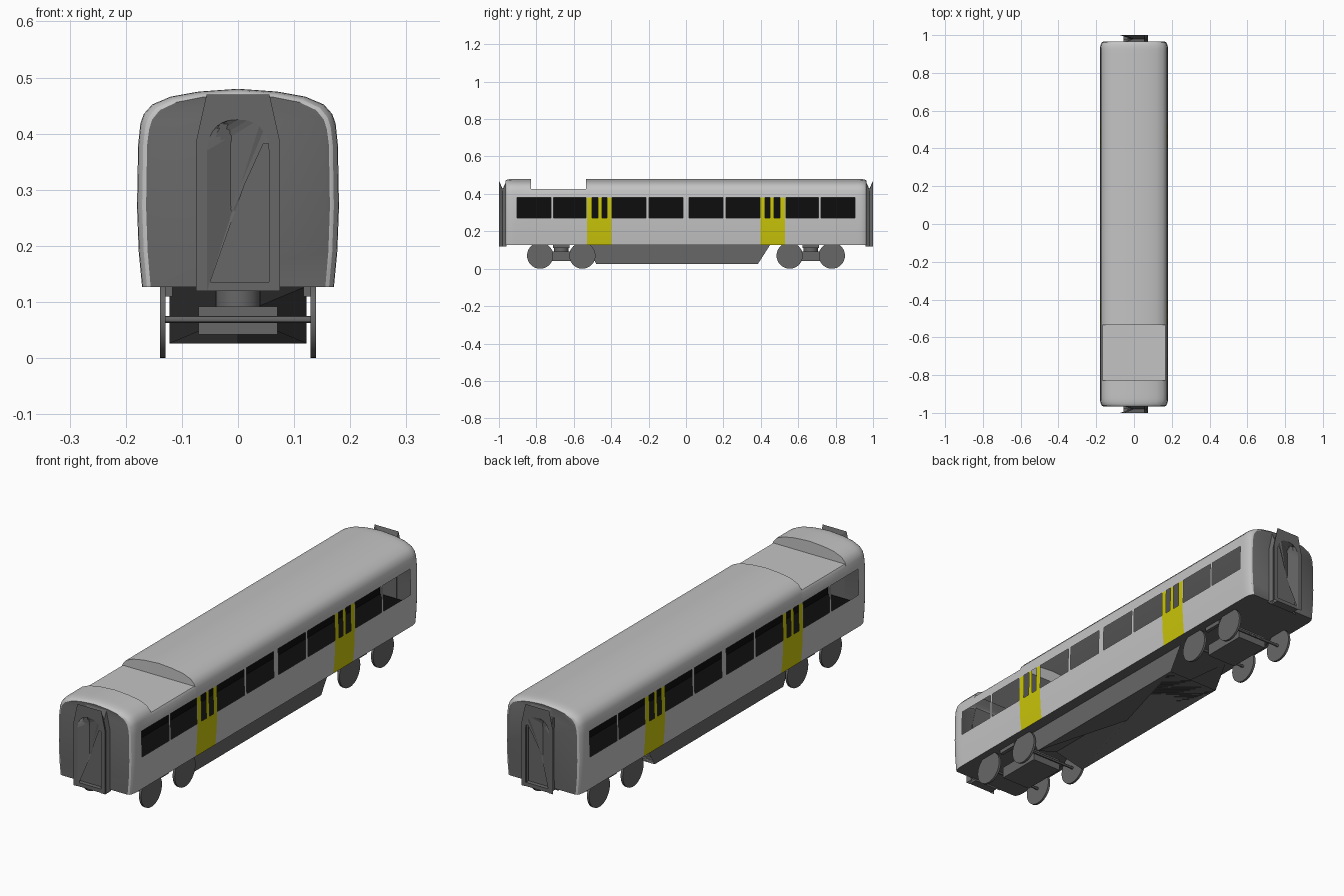
import bpy, bmesh, math
from mathutils import Matrix

if "Cube" in bpy.data.objects:
    bpy.data.objects.remove(bpy.data.objects["Cube"])


def material(name, rgb):
    m = bpy.data.materials.new(name)
    m.diffuse_color = (*rgb, 1)
    m.use_nodes = True
    m.node_tree.nodes["Principled BSDF"].inputs["Base Color"].default_value = m.diffuse_color
    return m


LIGHT = material("light grey", (0.55, 0.55, 0.55))
DARK = material("dark grey", (0.135, 0.135, 0.135))
YELLOW = material("yellow", (0.59, 0.56, 0.003))
BLACK = material("black", (0.004, 0.004, 0.004))


def finish(name, bm, mats, smooth=False):
    bmesh.ops.recalc_face_normals(bm, faces=bm.faces)
    me = bpy.data.meshes.new(name)
    bm.to_mesh(me)
    bm.free()
    ob = bpy.data.objects.new(name, me)
    bpy.context.collection.objects.link(ob)
    for m in mats:
        me.materials.append(m)
    if smooth:
        bpy.ops.object.select_all(action='DESELECT')
        ob.select_set(True)
        bpy.context.view_layer.objects.active = ob
        bpy.ops.object.shade_smooth_by_angle(angle=math.radians(30))
    return ob


def box(name, x0, x1, y0, y1, z0, z1, mat):
    bm = bmesh.new()
    bmesh.ops.create_cube(bm, size=1)
    for v in bm.verts:
        v.co = ((x0 + x1) / 2 + v.co.x * (x1 - x0),
                (y0 + y1) / 2 + v.co.y * (y1 - y0),
                (z0 + z1) / 2 + v.co.z * (z1 - z0))
    return finish(name, bm, [mat])


def cylinder(name, loc, r, depth, axis, mat, seg=32):
    bm = bmesh.new()
    rot = Matrix.Rotation(math.pi / 2, 4, 'Y') if axis == 'X' else Matrix()
    bmesh.ops.create_cone(bm, cap_ends=True, segments=seg, radius1=r, radius2=r,
                          depth=depth, matrix=Matrix.Translation(loc) @ rot)
    return finish(name, bm, [mat], True)


def prism(name, pts, to3d, a, b, mat):
    bm = bmesh.new()
    f = bm.faces.new([bm.verts.new(to3d(p, a)) for p in pts])
    ext = bmesh.ops.extrude_face_region(bm, geom=[f])
    for v in [g for g in ext["geom"] if isinstance(g, bmesh.types.BMVert)]:
        i = [(v.co - w.co).length for w in f.verts]
        v.co = to3d(pts[i.index(min(i))], b)
    return finish(name, bm, [mat])


# ---- body shell: cross-section lofted along the length
HALF = [(0.171, 0.127), (0.177, 0.19), (0.180, 0.27), (0.178, 0.38), (0.174, 0.418),
        (0.168, 0.435), (0.153, 0.452), (0.12, 0.466), (0.07, 0.475)]
PROFILE = HALF + [(0, 0.48)] + [(-x, z) for x, z in reversed(HALF)]
N = len(PROFILE)
WELL = (-0.828, -0.534)
WINDOWS = [(0.016, 0.198), (0.214, 0.395), (0.422, 0.449), (0.470, 0.502),
           (0.534, 0.708), (0.721, 0.903)]
WINDOWS += [(-b, -a) for a, b in WINDOWS]
DOOR = (0.397, 0.529)


def section(y, low):
    t = max(0, (abs(y) - 0.925) / 0.04)
    inset = 1 - math.sqrt(max(0, 1 - t * t))
    pts = []
    for x, z in PROFILE:
        if low:
            z = min(z, 0.427)
        pts.append((x * (1 - 0.09 * inset), y, z - (0.01 * inset if z > 0.4 else 0)))
    return pts


cuts = {0.925, 0.94, 0.953, 0.961, 0.965, *DOOR}
cuts |= {-c for c in cuts} | {c for w in WINDOWS for c in w}
stations = [(y, WELL[0] < y < WELL[1]) for y in cuts if y not in WELL]
stations += [(y, low) for y in WELL for low in (False, True)]
stations.sort(key=lambda s: (s[0], s[1] if s[0] == WELL[0] else not s[1]))

bm = bmesh.new()
rings = [[bm.verts.new(p) for p in section(*s)] for s in stations]
for (r0, r1), (s0, s1) in zip(zip(rings, rings[1:]), zip(stations, stations[1:])):
    mid = (s0[0] + s1[0]) / 2
    for k in range(N):
        side_row = min(k, N - 2 - k)
        if s0[0] == s1[0] and (k == N - 1 or side_row < 4):
            continue            # roof bulkhead only
        if side_row == 2 and any(a < mid < b for a, b in WINDOWS):
            continue            # window opening
        j = (k + 1) % N
        f = bm.faces.new((r0[k], r0[j], r1[j], r1[k]))
        if k == N - 1:
            f.material_index = 1
        elif side_row <= 2 and DOOR[0] < abs(mid) < DOOR[1]:
            f.material_index = 2
for r in (rings[0], rings[-1]):
    bm.faces.new(r).material_index = 1      # end walls
bmesh.ops.remove_doubles(bm, verts=bm.verts, dist=1e-5)
finish("body_shell", bm, [LIGHT, DARK, YELLOW], True)

# ---- dark interior seen through the openings
box("interior_floor", -0.165, 0.165, -0.95, 0.95, 0.20, 0.21, BLACK)
box("interior_partition", -0.004, 0.004, -0.95, 0.95, 0.21, 0.41, BLACK)

# ---- gangways: tapered frame around an arched door recess
arch = [(0.055 * math.copysign(abs(math.cos(a)) ** 0.8, math.cos(a)),
         0.37 + 0.055 * math.sin(a)) for a in [math.pi * i / 14 for i in range(15)]]
frame = [(0.075, 0.12), (0.075, 0.385), (0.056, 0.47), (-0.056, 0.47),
         (-0.075, 0.385), (-0.075, 0.12), (-0.055, 0.12)]
frame += list(reversed(arch)) + [(0.055, 0.12)]
for s, tag in ((-1, "front"), (1, "rear")):
    prism(tag + "_gangway_frame", frame, lambda p, d: (p[0], d, p[1]), s * 0.96, s * 1.0, DARK)
    box(tag + "_gangway_sill", -0.056, 0.056, min(s * 0.96, s * 0.998),
        max(s * 0.96, s * 0.998), 0.12, 0.136, DARK)
    box(tag + "_gangway_door", -0.056, 0.056, min(s * 0.96, s * 0.98),
        max(s * 0.96, s * 0.98), 0.136, 0.428, DARK)

# ---- underfloor equipment casing
casing = [(-0.53, 0.128), (0.45, 0.128), (0.385, 0.026), (-0.48, 0.026)]
prism("underfloor_casing", casing, lambda p, d: (d, p[0], p[1]), -0.122, 0.122, DARK)

# ---- bogies
for s, tag in ((-1, "front"), (1, "rear")):
    c = s * 0.667
    box(tag + "_bogie_frame", -0.07, 0.07, c - 0.10, c + 0.10, 0.042, 0.092, DARK)
    cylinder(tag + "_bogie_pivot", (0, c, 0.109), 0.04, 0.04, 'Z', DARK)
    for d in (-0.113, 0.113):
        cylinder(tag + "_axle", (0, c + d, 0.069), 0.006, 0.26, 'X', DARK, 12)
        for side in (-1, 1):
            cylinder(tag + "_wheel", (side * 0.134, c + d, 0.07), 0.07, 0.01, 'X', DARK)
    for side in (-1, 1):
        x = side * 0.125
        box(tag + "_bogie_bracket", x - 0.008, x + 0.008, c - 0.045, c + 0.045, 0.11, 0.128, DARK)
